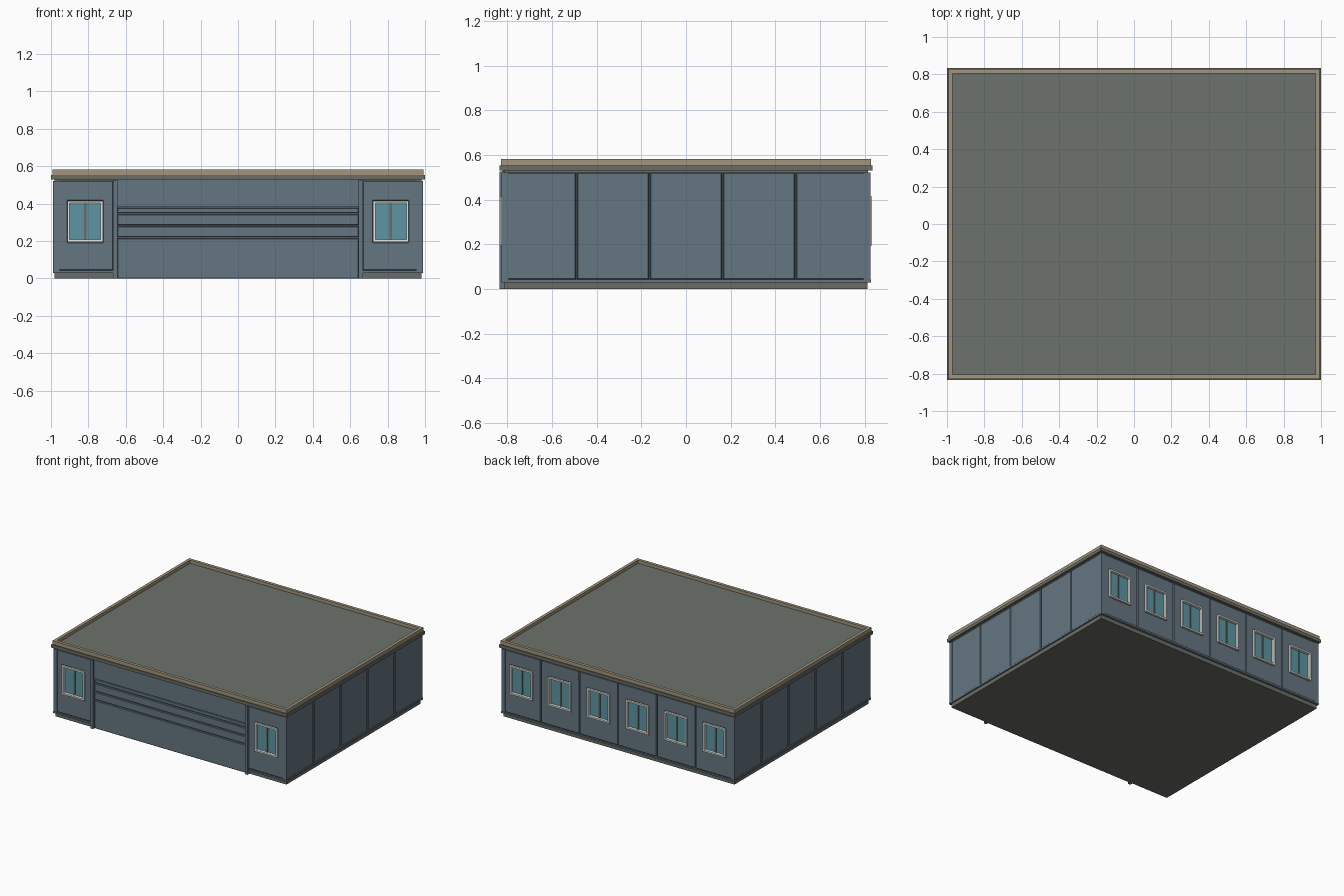
import bpy, bmesh

if "Cube" in bpy.data.objects:
    bpy.data.objects.remove(bpy.data.objects["Cube"])


def material(name, r, g, b):
    m = bpy.data.materials.new(name)
    m.diffuse_color = (r, g, b, 1)
    m.use_nodes = True
    m.node_tree.nodes["Principled BSDF"].inputs["Base Color"].default_value = m.diffuse_color
    return m


WALL = material("wall_blue_grey", 0.13, 0.18, 0.22)
STONE = material("grey_stone", 0.15, 0.15, 0.13)
ROOF = material("roof_grey", 0.15, 0.17, 0.15)
TAN = material("tan_trim", 0.36, 0.30, 0.21)
WHITE = material("window_white", 0.80, 0.80, 0.76)
GLASS = material("glass_teal", 0.11, 0.30, 0.36)


def finish(name, bm, mat, bevel=0):
    bmesh.ops.recalc_face_normals(bm, faces=bm.faces[:])
    me = bpy.data.meshes.new(name)
    bm.to_mesh(me)
    bm.free()
    me.materials.append(mat)
    ob = bpy.data.objects.new(name, me)
    bpy.context.collection.objects.link(ob)
    if bevel:
        mod = ob.modifiers.new("bevel", 'BEVEL')
        mod.width, mod.segments = bevel, 1
    return ob


def box(name, x, y, z, mat, bevel=0):
    bm = bmesh.new()
    bmesh.ops.create_cube(bm, size=1)
    for v in bm.verts:
        v.co = [r[0] if c < 0 else r[1] for c, r in zip(v.co, (x, y, z))]
    return finish(name, bm, mat, bevel)


def ring(name, axis, outer, inner, depth, mat, bevel=0):
    """Rectangular frame (u0, u1, v0, v1) with a hole, extruded along y or z."""
    bm = bmesh.new()

    def loop(r, d):
        pts = [(r[0], r[2]), (r[1], r[2]), (r[1], r[3]), (r[0], r[3])]
        return [bm.verts.new((u, d, v) if axis == 'y' else (u, v, d)) for u, v in pts]
    loops = [loop(outer, depth[0]), loop(outer, depth[1]),
             loop(inner, depth[1]), loop(inner, depth[0])]
    for a, b in zip(loops, loops[1:] + loops[:1]):
        for i in range(4):
            j = (i + 1) % 4
            bm.faces.new((a[i], a[j], b[j], b[i]))
    return finish(name, bm, mat, bevel)


Z0, Z1 = 0.042, 0.522      # wall panel bottom and top
W0, W1 = 0.195, 0.415      # window bottom and top
HW = 0.095                 # window half width


def window_bay(name, s, x0, x1, c):
    """Wall panel with a framed two-pane window, on side s (-1 front, 1 back)."""
    hole = (c - HW, c + HW, W0, W1)
    ring(name + "_panel", 'y', (x0, x1, Z0, Z1), hole, (s * 0.79, s * 0.823), WALL, 0.004)
    t = 0.012
    ring(name + "_frame", 'y', hole, (c - HW + t, c + HW - t, W0 + t, W1 - t),
         (s * 0.80, s * 0.833), WHITE)
    box(name + "_mullion", (c - 0.006, c + 0.006), sorted((s * 0.80, s * 0.818)),
        (W0 + t, W1 - t), STONE)
    box(name + "_glass", (c - HW, c + HW), sorted((s * 0.79, s * 0.812)), (W0, W1), GLASS)


# plinth and inner core
box("plinth", (-0.98, 0.98), (-0.812, 0.812), (0, 0.03), STONE)
box("wall_core", (-0.972, 0.972), (-0.80, 0.80), (0.03, 0.535), WALL)

# back wall: six window bays
for i in range(6):
    c = (i - 2.5) * 0.328
    window_bay(f"back_bay_{i}", 1, c - 0.161, c + 0.161, c)

# side walls: five panels each
for side, s in (("left", -1), ("right", 1)):
    for i in range(5):
        c = (i - 2) * 0.327
        box(f"{side}_wall_panel_{i}", sorted((s * 0.96, s * 0.986)),
            (c - 0.161, c + 0.161), (Z0, Z1), WALL, 0.004)
    box(f"{side}_wall_sill", sorted((s * 0.96, s * 0.99)), (-0.828, 0.828), (0.03, Z0), WALL)
    # front wing beside the door, with its window and sill
    a, b = sorted((s * 0.668, s * 0.981))
    window_bay(f"{side}_front_wing", -1, a, b, s * 0.817)
    box(f"{side}_front_sill", (a, b), (-0.828, -0.79), (0.03, Z0), WALL)
    # door post
    box(f"{side}_door_post", sorted((s * 0.645, s * 0.667)), (-0.835, -0.79), (0, 0.525), WALL)
    # corner posts
    for y in (-1, 1):
        box(f"{side}_corner_post", sorted((s * 0.955, s * 0.988)),
            sorted((y * 0.795, y * 0.826)), (Z0, Z1), WALL)
box("back_wall_sill", (-0.985, 0.985), (0.79, 0.828), (0.03, Z0), WALL)

# wide sectional door with wall above it
levels = [0, 0.217, 0.282, 0.346, 0.38]
for i, (a, b) in enumerate(zip(levels, levels[1:])):
    box(f"door_section_{i}", (-0.645, 0.645), (-0.818, -0.79),
        (a + (0.004 if i else 0), b - 0.003), WALL, 0.003)
box("door_lintel", (-0.645, 0.645), (-0.822, -0.79), (0.383, 0.53), WALL)

# cornice, parapet and flat roof
box("eaves_band", (-0.98, 0.98), (-0.815, 0.815), (0.52, 0.532), STONE)
ring("cornice", 'z', (-1, 1, -0.835, 0.835), (-0.96, 0.96, -0.795, 0.795), (0.53, 0.554), STONE)
ring("parapet", 'z', (-0.993, 0.993, -0.828, 0.828), (-0.97, 0.97, -0.805, 0.805),
     (0.55, 0.582), TAN)
box("roof", (-0.972, 0.972), (-0.807, 0.807), (0.532, 0.558), ROOF)
